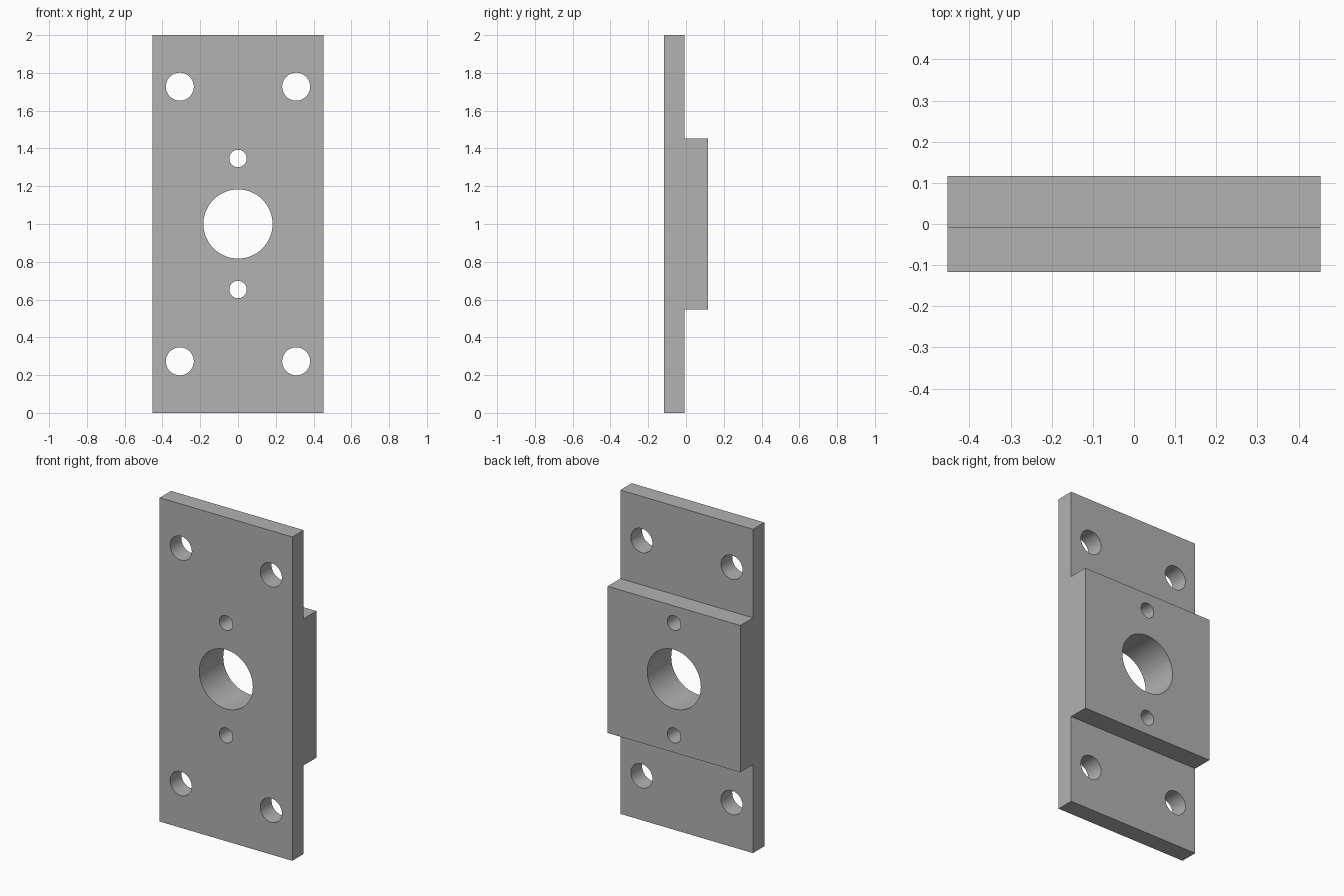
import bpy
import bmesh
import math
from mathutils import Matrix, Vector

cube = bpy.data.objects.get("Cube")
if cube:
    bpy.data.objects.remove(cube, do_unlink=True)

HALF_W = 0.453
FRONT, STEP, BACK = -0.117, -0.007, 0.117
BLOCK_LOW, BLOCK_HIGH = 0.547, 1.453

grey = bpy.data.materials.new("machined_grey")
grey.use_nodes = True
colour = (0.445, 0.445, 0.445, 1)
grey.diffuse_color = colour
grey.node_tree.nodes["Principled BSDF"].inputs["Base Color"].default_value = colour


def make_object(name, bm):
    bmesh.ops.recalc_face_normals(bm, faces=bm.faces[:])
    mesh = bpy.data.meshes.new(name)
    bm.to_mesh(mesh)
    bm.free()
    mesh.materials.append(grey)
    obj = bpy.data.objects.new(name, mesh)
    bpy.context.collection.objects.link(obj)
    return obj


# Stepped plate: side profile extruded across the width
profile = [(FRONT, 0), (STEP, 0), (STEP, BLOCK_LOW), (BACK, BLOCK_LOW),
           (BACK, BLOCK_HIGH), (STEP, BLOCK_HIGH), (STEP, 2), (FRONT, 2)]
bm = bmesh.new()
side = bm.faces.new([bm.verts.new((-HALF_W, y, z)) for y, z in profile])
grown = bmesh.ops.extrude_face_region(bm, geom=[side])["geom"]
bmesh.ops.translate(bm, vec=Vector((2 * HALF_W, 0, 0)),
                    verts=[v for v in grown if isinstance(v, bmesh.types.BMVert)])
plate = make_object("mounting_plate", bm)

# Hole cutters: bore, two pilot holes, four corner bolt holes
holes = [(0, 1, 0.183)]
for s in (-1, 1):
    holes.append((0, 1 + s * 0.347, 0.046))
    holes += [(t * 0.308, 1 + s * 0.727, 0.074) for t in (-1, 1)]
bm = bmesh.new()
for x, z, radius in holes:
    bmesh.ops.create_cone(
        bm, cap_ends=True, segments=64, radius1=radius, radius2=radius, depth=1,
        matrix=Matrix.Translation((x, 0, z)) @ Matrix.Rotation(math.pi / 2, 4, "X"))
cutter = make_object("hole_cutters", bm)
cutter.hide_render = True

# Drill the holes, then smooth their walls
bpy.ops.object.select_all(action="DESELECT")
bpy.context.view_layer.objects.active = plate
plate.select_set(True)
drill = plate.modifiers.new("drill", "BOOLEAN")
drill.operation = "DIFFERENCE"
drill.solver = "EXACT"
drill.object = cutter
bpy.ops.object.modifier_apply(modifier=drill.name)
bpy.data.objects.remove(cutter, do_unlink=True)
bpy.ops.object.shade_smooth_by_angle(angle=math.radians(30))
